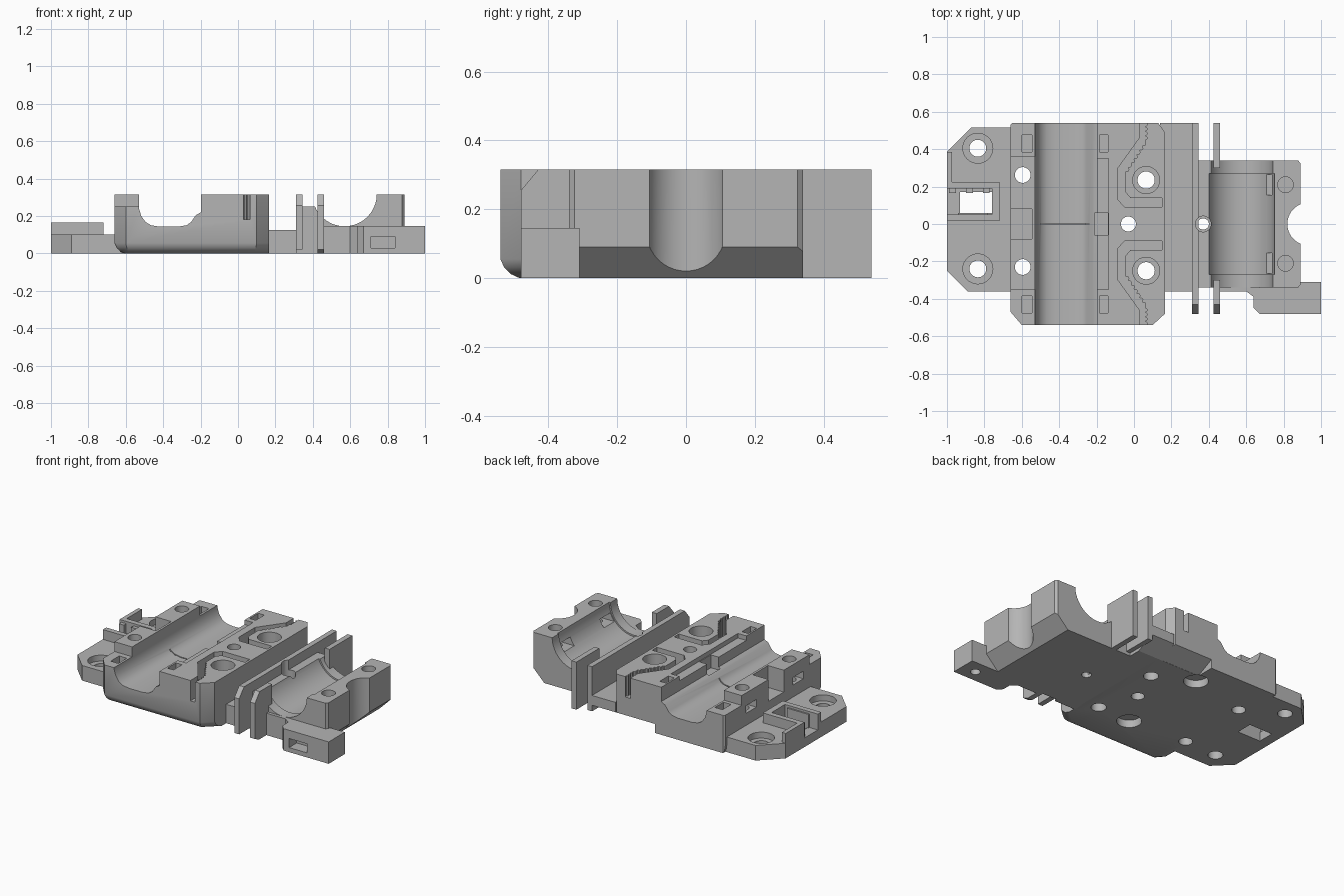
import bpy, bmesh, math
from mathutils import Vector

cube = bpy.data.objects.get("Cube")
if cube:
    bpy.data.objects.remove(cube)

grey = bpy.data.materials.new("plain grey")
grey.use_nodes = True
COLOR = (0.46, 0.46, 0.46, 1)
grey.diffuse_color = COLOR
grey.node_tree.nodes["Principled BSDF"].inputs["Base Color"].default_value = COLOR


def finish(name, bm):
    bmesh.ops.recalc_face_normals(bm, faces=bm.faces)
    me = bpy.data.meshes.new(name)
    bm.to_mesh(me)
    bm.free()
    me.materials.append(grey)
    ob = bpy.data.objects.new(name, me)
    bpy.context.scene.collection.objects.link(ob)
    return ob


def prism(name, pts, axis, lo, hi, round_edge=None, width=0.04):
    """Extrude a 2D outline along an axis; optionally round edges picked by a rule."""
    place = {"x": lambda a, b, t: (t, a, b),
             "y": lambda a, b, t: (a, t, b),
             "z": lambda a, b, t: (a, b, t)}[axis]
    bm = bmesh.new()
    ends = [[bm.verts.new(place(a, b, t)) for a, b in pts] for t in (lo, hi)]
    bm.faces.new(ends[0])
    bm.faces.new(ends[1][::-1])
    n = len(pts)
    for i in range(n):
        j = (i + 1) % n
        bm.faces.new((ends[0][i], ends[1][i], ends[1][j], ends[0][j]))
    bmesh.ops.recalc_face_normals(bm, faces=bm.faces)
    if round_edge:
        edges = [e for e in bm.edges if round_edge(*[v.co for v in e.verts])]
        bmesh.ops.bevel(bm, geom=edges, offset=width, segments=3,
                        profile=0.4, affect="EDGES")
    return finish(name, bm)


def box(name, x0, x1, y0, y1, z0, z1):
    return prism(name, [(x0, y0), (x1, y0), (x1, y1), (x0, y1)], "z", z0, z1)


def cyl(name, a, b, r, lo, hi, axis="z", sides=40):
    pts = [(a + r * math.cos(2 * math.pi * i / sides),
            b + r * math.sin(2 * math.pi * i / sides)) for i in range(sides)]
    return prism(name, pts, axis, lo, hi)


def cut(body, cutters):
    for c in cutters:
        c.hide_render = True
        m = body.modifiers.new("cut", "BOOLEAN")
        m.operation = "DIFFERENCE"
        m.solver = "EXACT"
        m.object = c
        bpy.context.view_layer.objects.active = body
        bpy.ops.object.modifier_apply(modifier=m.name)
        bpy.data.objects.remove(c)


def smooth(ob):
    bpy.ops.object.select_all(action="DESELECT")
    ob.select_set(True)
    bpy.context.view_layer.objects.active = ob
    bpy.ops.object.shade_smooth_by_angle(angle=math.radians(28))


TOP = 0.315
HI = 0.4
TOWER_HOLES = (.262, -.23)

# Main block with rounded lower edges
outline = [(-.66, -.47), (-.6, -.54), (.1, -.54), (.165, -.48),
           (.165, .49), (.13, .54), (-.65, .54), (-.66, .53)]
main = prism("main_block", outline, "z", 0, TOP,
             lambda p, q: max(p.z, q.z) < .01 and min(p.y, q.y) < .5
             and (p.y + q.y < -.9 or p.x < 0), .055)

# Bearing cradle
cradle = [(-.53, HI), (-.53, .24), (-.517, .2), (-.495, .168), (-.465, .15), (-.42, .143),
          (-.32, .143), (-.275, .15), (-.25, .168), (-.225, .205), (-.197, .22), (-.197, HI)]
cuts = [prism("c", cradle, "y", -.7, .7),
        box("c", -.7, -.545, -.08, .08, .17, HI),
        box("c", -.7, -.5, -.7, -.35, .25, HI),
        box("c", -.7, -.5, .36, .7, .25, HI),
        box("c", -.21, -.14, -.06, .06, .2, HI),
        box("c", -.21, -.135, -.35, .35, .285, HI),
        box("c", -.5, -.24, -.004, .004, .13, .2),
        cyl("c", -.03, 0, .04, -.1, HI),
        # sloped relief under the back edge
        prism("c", [(.42, -.01), (.6, -.01), (.6, .09), (.54, .06), (.42, .001)], "x", -.15, .3)]

# Belt channels, clamp pockets and screw holes, front and back
channel = [(.03, .7), (.03, .46), (-.085, .3), (-.085, .13), (-.05, .09), (.15, .09),
           (.15, .14), (-.02, .14), (-.045, .17), (-.045, .28), (.06, .44), (.06, .7)]
a, b = Vector((-.045, .28)), Vector((.06, .44))
for s, hole_y, tower_y in zip((1, -1), (.235, -.25), TOWER_HOLES):
    cuts.append(prism("c", [(x, s * y) for x, y in channel], "z", .18, HI))
    for i in range(7):
        p = a.lerp(b, (i + .5) / 7)
        cuts.append(cyl("c", p.x, s * p.y, .01, .18, HI, sides=8))
    for i in range(4):
        cuts.append(cyl("c", .06, s * (.46 + i * .024), .01, .18, HI, sides=8))
    cuts += [cyl("c", .065, hole_y, .072, .24, HI),
             cyl("c", .065, hole_y, .046, -.1, HI),
             cyl("c", -.595, tower_y, .042, -.1, HI),
             box("c", -.7, -.555, tower_y - .055, tower_y + .055, .18, .23),
             box("c", -.6, -.545, s * .43 - .045, s * .43 + .045, .15, HI),
             box("c", -.185, -.14, s * .43 - .045, s * .43 + .045, .2, HI)]
# Round recesses in the underside
cuts += [cyl("c", -.18, y, .075, -.1, .05) for y in (.36, -.26)]
cut(main, cuts)
smooth(main)

# Left mounting plate with counterbored screw holes, running under the main block
plate = prism("left_plate", [(-.58, .515), (-.87, .515), (-1, .385), (-1, -.25),
                             (-.89, -.36), (-.58, -.36)], "z", 0, .1)
cuts = [box("c", -.93, -.76, .06, .17, -.1, HI),
        box("c", -1.1, -.75, .05, .19, .06, HI)]
cuts += [cyl("c", -.595, y, .042, -.1, HI) for y in TOWER_HOLES]
for y in (.405, -.24):
    cuts += [cyl("c", -.835, y, .08, .06, HI), cyl("c", -.835, y, .045, -.1, HI)]
cut(plate, cuts)
smooth(plate)

# Raised end stop holder with a notched slot, and its side rim
holder = box("slot_holder", -1, -.72, .015, .225, .08, .165)
cut(holder, [box("c", -1.1, -.76, .05, .19, 0, HI)])
for i, x in enumerate((-.97, -.88, -.79)):
    box(f"slot_tooth_{i + 1}", x - .018, x + .018, .165, .195, .06, .15)
box("slot_front_tooth", -.94, -.78, .045, .06, .06, .15)
box("left_rim", -1, -.972, .2, .385, .08, .165)

# Floor joining both halves, with a sloped back underside
prism("joining_floor", [(-.36, 0), (.42, 0), (.54, .06), (.54, .125), (-.36, .125)],
      "x", .14, .315)

# Right half: low wall, cradle and end wall with a sloped underside
right = prism("right_cradle", [(.315, 0), (.8, 0), (.89, .09), (.89, TOP), (.6, TOP),
                               (.57, .25), (.315, .25)], "y", -.34, .34)
cuts = [cyl("c", .57, .317, .172, -.7, .7, "y", 64),
        cyl("c", .57, .317, .182, -.27, .27, "y", 64),
        cyl("c", .935, 0, .115, -.1, HI),
        cyl("c", .37, 0, .042, .1, HI),
        cyl("c", .37, 0, .03, -.1, .2)]
for s in (1, -1):
    cuts += [cyl("c", .81, s * .21, .042, .08, HI),
             box("c", .7, .83, s * .21 - .055, s * .21 + .055, .2, .25),
             prism("c", [(.86, s * .36), (.92, s * .36), (.92, s * .29)], "z", -.1, HI)]
cut(right, cuts)
smooth(right)

# Upright fins
fin = [(-.48, .02), (.54, .02), (.54, TOP), (-.43, TOP), (-.48, .255)]
long_fin = prism("long_fin", fin, "x", .31, .345)
cut(long_fin, [cyl("c", .37, 0, .042, .1, HI)])
prism("back_fin", [(.3, 0), (.54, 0), (.54, TOP), (.3, TOP)], "x", .425, .46)
prism("front_fin", [(-.48, .02), (-.44, 0), (-.3, 0), (-.3, TOP), (-.43, TOP),
                    (-.48, .255)], "x", .425, .46)

# Front right foot with a square socket
foot = prism("front_right_foot", [(.46, -.36), (.6, -.36), (.64, -.39), (.64, -.45), (.67, -.48),
                                  (1, -.48), (1, -.31), (.78, -.31), (.46, -.31)], "z", 0, .145)
cut(foot, [box("c", .71, .84, -.6, -.4, .03, .09), cyl("c", .9, -.4, .03, -.1, .08)])
